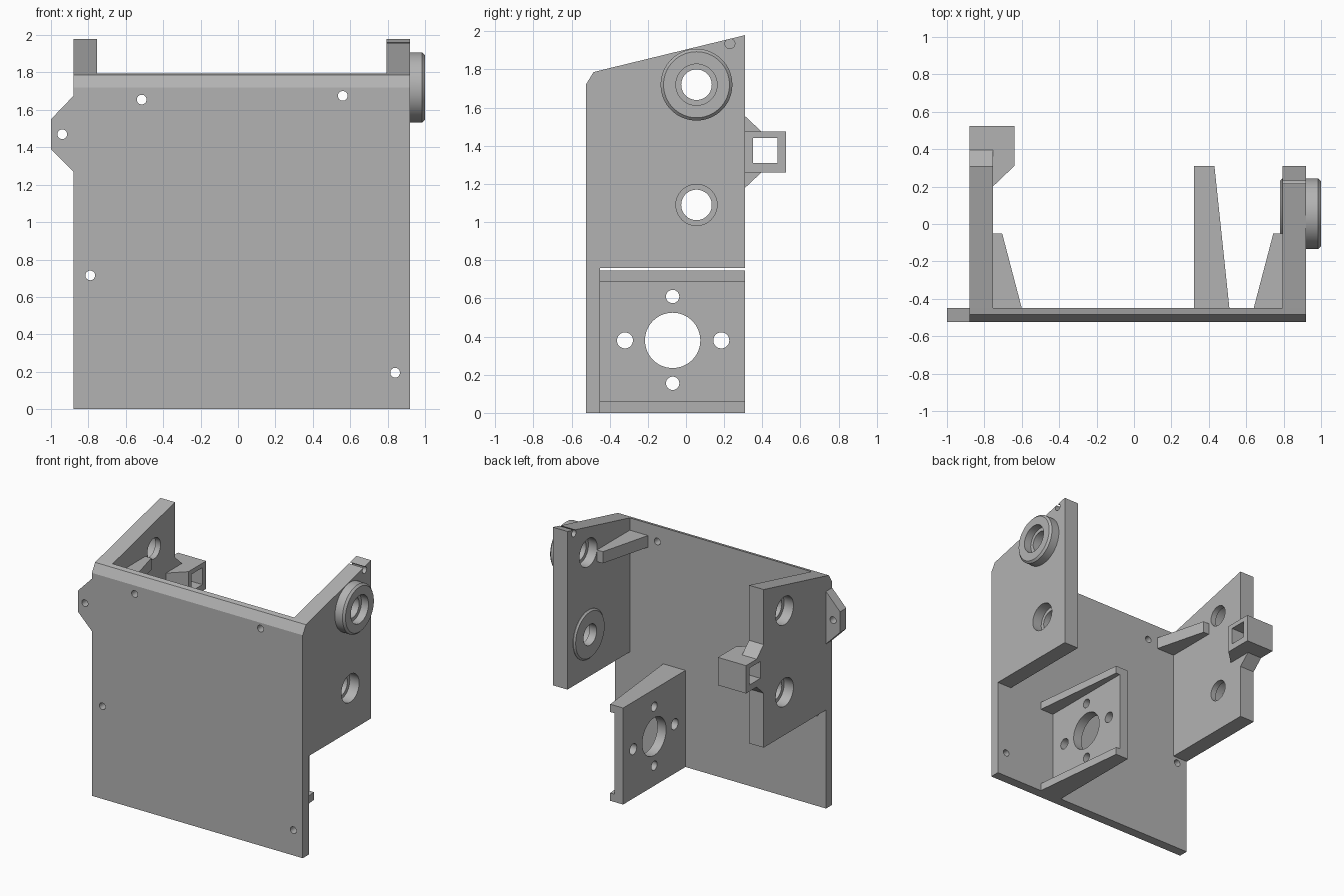
import bpy
import bmesh
from math import cos, sin, pi, radians

cube = bpy.data.objects.get("Cube")
if cube:
    bpy.data.objects.remove(cube, do_unlink=True)

grey = bpy.data.materials.new("plain grey")
grey.use_nodes = True
COLOUR = (0.45, 0.45, 0.45, 1)
grey.diffuse_color = COLOUR
for node in grey.node_tree.nodes:
    if node.type == "BSDF_PRINCIPLED":
        node.inputs["Base Color"].default_value = COLOUR


def prism(name, points, axis, start, end, bevel=0):
    """Extrude a 2D outline along an axis, optionally chamfering the far cap."""
    place = {"x": lambda a, b, t: (t, a, b),
             "y": lambda a, b, t: (a, t, b),
             "z": lambda a, b, t: (a, b, t)}[axis]
    bm = bmesh.new()
    base = [bm.verts.new(place(a, b, start)) for a, b in points]
    cap = [bm.verts.new(place(a, b, end)) for a, b in points]
    bm.faces.new(base)
    top = bm.faces.new(cap)
    n = len(points)
    for i in range(n):
        j = (i + 1) % n
        bm.faces.new((base[i], base[j], cap[j], cap[i]))
    bmesh.ops.recalc_face_normals(bm, faces=bm.faces)
    if bevel:
        bmesh.ops.bevel(bm, geom=list(top.edges), offset=bevel, segments=1,
                        affect="EDGES", profile=0.5)
    mesh = bpy.data.meshes.new(name)
    bm.to_mesh(mesh)
    bm.free()
    mesh.materials.append(grey)
    obj = bpy.data.objects.new(name, mesh)
    bpy.context.collection.objects.link(obj)
    return obj


def disc(a, b, r, axis, start, end, bevel=0, name="round tool"):
    sides = 64 if r > 0.06 else 32
    ring = [(a + r * cos(2 * pi * i / sides), b + r * sin(2 * pi * i / sides))
            for i in range(sides)]
    return prism(name, ring, axis, start, end, bevel)


def rect(a0, a1, b0, b1):
    return [(a0, b0), (a1, b0), (a1, b1), (a0, b1)]


def select(obj):
    bpy.ops.object.select_all(action="DESELECT")
    obj.select_set(True)
    bpy.context.view_layer.objects.active = obj


def combine(obj, operation, tools):
    """Apply booleans and discard the tool objects."""
    for tool in tools:
        tool.hide_render = True
        mod = obj.modifiers.new("shape", "BOOLEAN")
        mod.operation = operation
        mod.solver = "EXACT"
        mod.object = tool
        select(obj)
        bpy.ops.object.modifier_apply(modifier=mod.name)
        bpy.data.objects.remove(tool, do_unlink=True)


def smooth(obj):
    select(obj)
    bpy.ops.object.shade_smooth_by_angle(angle=radians(25))


FRONT, INNER, BACK = -0.525, -0.45, 0.31
LEFT, RIGHT, THICK = 0.92, -0.88, 0.125
SHAFT_Y, UPPER, LOWER = 0.055, 1.72, 1.09
SHAFT_R, SEAT_R, BOSS_R, SCREW_R = 0.08, 0.108, 0.188, 0.026

# Front plate with chamfered top edge and screw holes
plate = prism("front_plate", [(FRONT, 0), (INNER, 0), (INNER, 1.795),
                              (-0.485, 1.786), (FRONT, 1.72)], "x", RIGHT, LEFT)
combine(plate, "DIFFERENCE", [disc(x, z, SCREW_R, "y", -0.7, -0.3) for x, z in
                              ((-0.515, 1.655), (0.56, 1.675), (-0.79, 0.715), (0.84, 0.195))])
smooth(plate)

# Side mounting tab
tab = prism("mounting_tab", [(RIGHT, 1.27), (RIGHT, 1.675), (-1, 1.55), (-1, 1.39)],
            "y", FRONT, INNER)
combine(tab, "DIFFERENCE", [disc(-0.94, 1.47, SCREW_R, "y", -0.7, -0.3)])
smooth(tab)

# Side walls with sloping tops
wall_profile = [(INNER, 0.76), (BACK, 0.76), (BACK, 1.98), (INNER, 1.795)]
left_wall = prism("left_wall", wall_profile, "x", LEFT - THICK, LEFT)
right_wall = prism("right_wall", wall_profile, "x", RIGHT, RIGHT + THICK)

# Bearing bosses: upper one outside, lower one inside the left wall
combine(left_wall, "UNION", [
    disc(SHAFT_Y, UPPER, BOSS_R, "x", 0.86, 1.0, 0.015),
    disc(SHAFT_Y, LOWER, BOSS_R, "x", 0.86, 0.78, 0.012)])
combine(left_wall, "DIFFERENCE", [
    disc(SHAFT_Y, UPPER, SHAFT_R, "x", 0.6, 1.2),
    disc(SHAFT_Y, LOWER, SHAFT_R, "x", 0.6, 1.2),
    disc(SHAFT_Y, UPPER, SEAT_R, "x", 0.6, 0.87),
    disc(SHAFT_Y, UPPER, SEAT_R, "x", 0.94, 1.2),
    disc(SHAFT_Y, LOWER, SEAT_R, "x", 0.84, 1.2),
    disc(0.23, 1.935, SCREW_R, "x", 0.6, 1.2)])
smooth(left_wall)

# Stepped bearing holes in the right wall
for z in (UPPER, LOWER):
    combine(right_wall, "DIFFERENCE", [
        disc(SHAFT_Y, z, SHAFT_R, "x", -1.2, -0.6),
        disc(SHAFT_Y, z, SEAT_R, "x", -1.2, RIGHT + 0.08)])
smooth(right_wall)

# Gusset ribs between plate and walls
for name, wall, side in (("left_rib", LEFT - THICK, -1), ("right_rib", RIGHT + THICK, 1)):
    prism(name, [(wall, INNER), (wall + side * 0.155, INNER),
                 (wall + side * 0.05, -0.05), (wall, -0.05)], "z", 1.61, 1.70)

# Rear latch block with a square slot, and its two wedges
latch = prism("latch_block", [(RIGHT, BACK), (RIGHT, 0.525), (-0.64, 0.525),
                              (-0.64, BACK), (-0.755, 0.2), (-0.755, BACK)],
              "z", 1.26, 1.475)
combine(latch, "DIFFERENCE", [prism("slot tool", rect(0.35, 0.48, 1.31, 1.44), "x", -1.1, -0.5)])
for name, near, far in (("upper_wedge", 1.475, 1.555), ("lower_wedge", 1.26, 1.18)):
    prism(name, [(BACK, near), (0.395, near), (BACK, far)], "x", RIGHT, RIGHT + THICK)

# Motor bracket: drilled web between two tapering flanges
web = prism("motor_web", rect(INNER, BACK, 0.06, 0.685), "x", 0.32, 0.395)
holes = [(-0.07, 0.38, 0.145), (-0.32, 0.38, 0.042), (0.185, 0.38, 0.042),
         (-0.07, 0.61, 0.035), (-0.07, 0.155, 0.035)]
combine(web, "DIFFERENCE", [disc(y, z, r, "x", 0.2, 0.6) for y, z, r in holes])
smooth(web)
for name, low in (("lower_flange", 0), ("upper_flange", 0.685)):
    prism(name, [(0.32, INNER), (0.51, INNER), (0.43, BACK), (0.32, BACK)],
          "z", low, low + 0.06)
